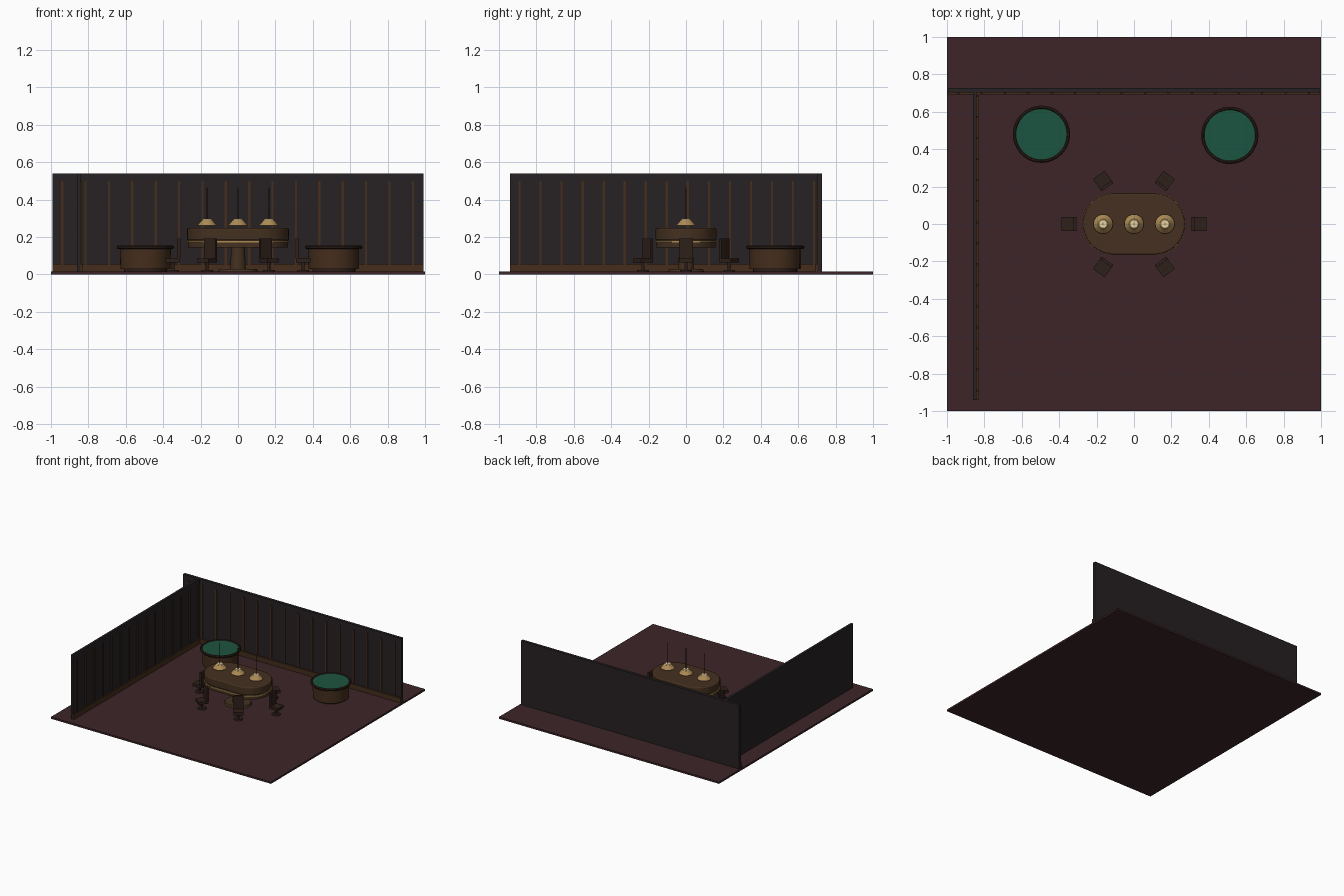
import bpy, bmesh, math
from mathutils import Matrix, Vector

if "Cube" in bpy.data.objects:
    bpy.data.objects.remove(bpy.data.objects["Cube"])


def mat(name, r, g, b):
    m = bpy.data.materials.new(name)
    m.diffuse_color = (r, g, b, 1)
    m.use_nodes = True
    m.node_tree.nodes["Principled BSDF"].inputs["Base Color"].default_value = m.diffuse_color
    return m


CARPET = mat("carpet", 0.047, 0.018, 0.021)
WALL = mat("wall", 0.020, 0.015, 0.016)
WOOD = mat("wood", 0.060, 0.027, 0.012)
TABLE = mat("table_wood", 0.058, 0.030, 0.014)
DARK = mat("dark_leather", 0.028, 0.014, 0.010)
FELT = mat("felt", 0.012, 0.090, 0.052)
GOLD = mat("brass", 0.42, 0.26, 0.09)
GLOW = mat("lamp_cap", 0.80, 0.62, 0.34)


def finish(name, bm, m, smooth=False):
    bmesh.ops.recalc_face_normals(bm, faces=bm.faces)
    me = bpy.data.meshes.new(name)
    bm.to_mesh(me)
    bm.free()
    me.materials.append(m)
    ob = bpy.data.objects.new(name, me)
    bpy.context.collection.objects.link(ob)
    if smooth:
        bpy.ops.object.select_all(action='DESELECT')
        ob.select_set(True)
        bpy.context.view_layer.objects.active = ob
        bpy.ops.object.shade_smooth_by_angle(angle=math.radians(35))
    return ob


def box(name, lo, hi, m, xf=Matrix()):
    lo, hi = Vector(lo), Vector(hi)
    bm = bmesh.new()
    bmesh.ops.create_cube(bm, size=1, matrix=xf @ Matrix.Translation((lo + hi) / 2)
                          @ Matrix.Diagonal((*(hi - lo), 1)))
    return finish(name, bm, m)


def cone(name, x, y, z0, z1, r0, r1, m, n=32, sy=1.0):
    bm = bmesh.new()
    bmesh.ops.create_cone(bm, cap_ends=True, segments=n, radius1=r0, radius2=r1, depth=z1 - z0,
                          matrix=Matrix.Translation((x, y, (z0 + z1) / 2))
                          @ Matrix.Diagonal((1, sy, 1, 1)))
    return finish(name, bm, m, True)


def ring(name, x, y, profile, m, n=48):
    """Revolve a closed (radius, z) profile."""
    bm = bmesh.new()
    loops = [[bm.verts.new((x + r * math.cos(a), y + r * math.sin(a), z)) for r, z in profile]
             for a in (2 * math.pi * i / n for i in range(n))]
    k = len(profile)
    for i in range(n):
        a, b = loops[i], loops[(i + 1) % n]
        for j in range(k):
            bm.faces.new((a[j], b[j], b[(j + 1) % k], a[(j + 1) % k]))
    return finish(name, bm, m, True)


def stadium(name, hx, hy, z0, z1, m, n=20, bevel=0.0):
    """Slab with two straight sides and two round ends."""
    bm = bmesh.new()
    vs = []
    for s, a0 in ((1, -math.pi / 2), (-1, math.pi / 2)):
        for i in range(n + 1):
            a = a0 + math.pi * i / n
            vs.append(bm.verts.new((s * (hx - hy) + hy * math.cos(a), hy * math.sin(a), z0)))
    f = bm.faces.new(vs)
    up = bmesh.ops.extrude_face_region(bm, geom=[f])['geom']
    bmesh.ops.translate(bm, verts=[v for v in up if isinstance(v, bmesh.types.BMVert)],
                        vec=(0, 0, z1 - z0))
    ob = finish(name, bm, m, True)
    if bevel:
        b = ob.modifiers.new("soft_edge", 'BEVEL')
        b.width, b.segments = bevel, 3
    return ob


# Room: floor, two walls, baseboards and vertical slats
F = 0.015
box("floor", (-1, -1, 0), (1, 1, F), CARPET)
box("back_wall", (-0.992, 0.704, F), (0.992, 0.728, 0.54), WALL)
box("side_wall", (-0.862, -0.94, F), (-0.842, 0.728, 0.54), WALL)
box("back_baseboard", (-0.992, 0.692, F), (0.992, 0.704, 0.055), WOOD)
box("side_baseboard", (-0.842, -0.94, F), (-0.832, 0.70, 0.055), WOOD)
for i in range(16):
    x = -0.94 + 0.125 * i
    box("back_slat", (x - 0.006, 0.696, 0.05), (x + 0.006, 0.705, 0.50), WOOD)
for i in range(15):
    y = -0.89 + 0.1125 * i
    box("side_slat", (-0.843, y - 0.006, 0.05), (-0.835, y + 0.006, 0.50), WOOD)

# Main oval table
stadium("table_top", 0.272, 0.163, 0.182, 0.247, TABLE, bevel=0.008)
stadium("table_trim", 0.275, 0.166, 0.170, 0.178, GOLD)
stadium("table_apron", 0.268, 0.159, 0.145, 0.185, TABLE)
cone("table_pedestal", 0, 0, 0.025, 0.147, 0.042, 0.036, TABLE)
cone("table_foot", 0, 0, F, 0.03, 0.107, 0.100, TABLE, sy=0.9)

# Pendant lamps
for x in (-0.165, 0, 0.165):
    cone("lamp_shade", x, 0, 0.262, 0.292, 0.052, 0.027, GOLD)
    cone("lamp_cap", x, 0, 0.291, 0.297, 0.026, 0.022, GLOW)
    cone("lamp_cord", x, 0, 0.295, 0.465, 0.003, 0.003, DARK, n=8)

# Round side tables
for x, y in ((-0.495, 0.48), (0.512, 0.474)):
    cone("side_table_plinth", x, y, F, 0.03, 0.115, 0.115, DARK)
    cone("side_table_drum", x, y, 0.028, 0.137, 0.134, 0.136, WOOD, n=48)
    cone("side_table_felt", x, y, 0.135, 0.150, 0.138, 0.138, FELT, n=48)
    ring("side_table_rim", x, y, [(0.136, 0.136), (0.147, 0.136), (0.153, 0.142), (0.153, 0.149),
                                  (0.147, 0.155), (0.140, 0.155), (0.136, 0.150)], DARK)

# Swivel chairs, local +x points away from the table and the back is on the table side
spots = [(s * 0.348, 0) for s in (1, -1)] + [(s * 0.165, t * 0.23) for s in (1, -1) for t in (1, -1)]
for x, y in spots:
    xf = Matrix.Translation((x, y, 0)) @ Matrix.Rotation(math.atan2(y, x), 4, 'Z')
    box("chair_seat", (-0.038, -0.038, 0.064), (0.040, 0.038, 0.086), DARK, xf)
    box("chair_back", (-0.040, -0.037, 0.084), (-0.024, 0.037, 0.192), DARK, xf)
    cone("chair_post", x, y, 0.02, 0.066, 0.008, 0.008, DARK, n=12)
    cone("chair_foot", x, y, F, 0.024, 0.034, 0.030, DARK, n=24)
